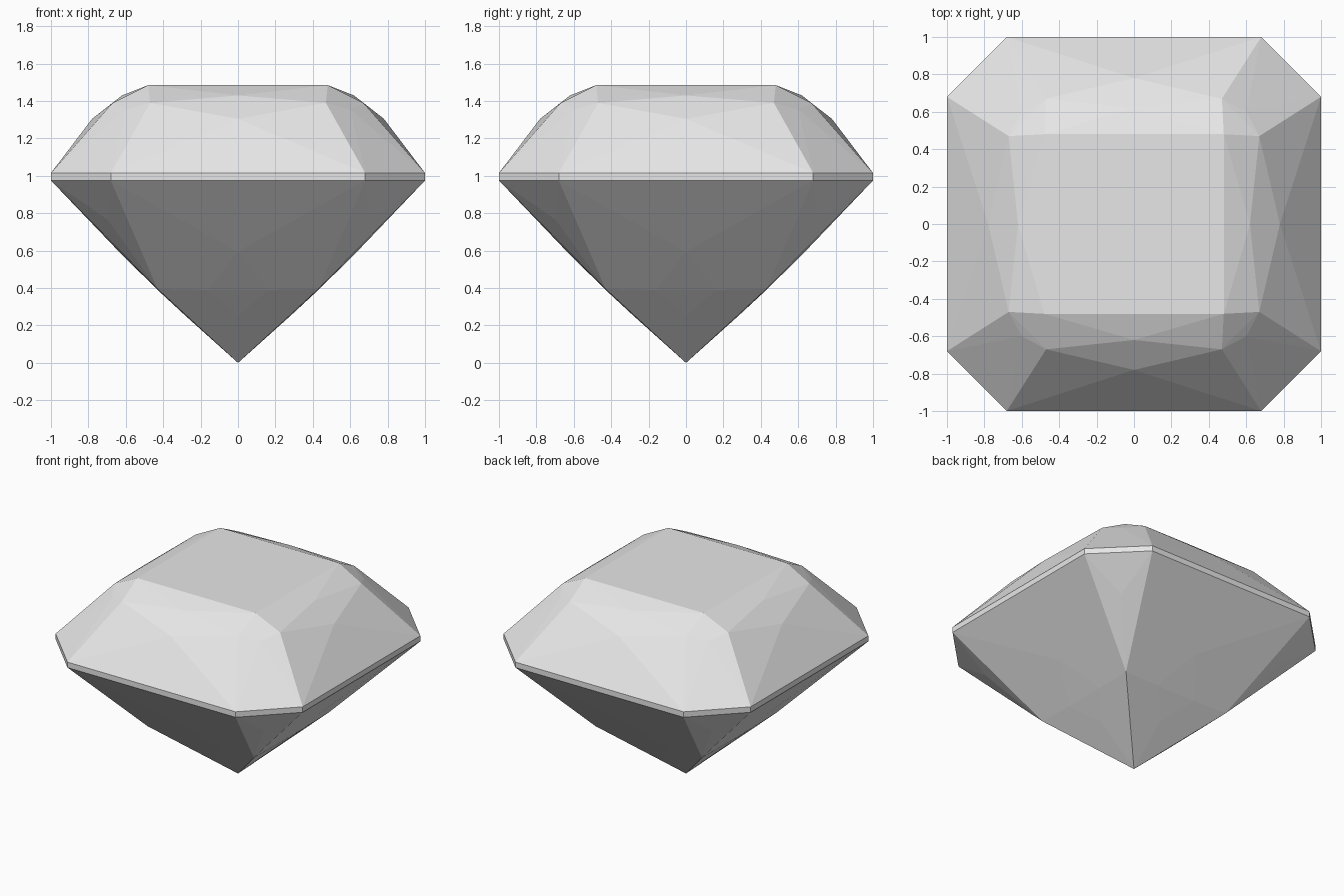
import bpy
import bmesh
import math

# Remove the default object
cube = bpy.data.objects.get("Cube")
if cube:
    bpy.data.objects.remove(cube, do_unlink=True)


def mirrored(x, y, z):
    """All copies of a point under square symmetry (mirrors and swapped axes)."""
    return {(sx * a, sy * b, z)
            for a, b in ((x, y), (y, x))
            for sx in (1, -1) for sy in (1, -1)}


# Facet corners, one of each kind, from the table down to the tip
corners = [
    (0.48, 0.48, 1.485),   # table
    (0.0, 0.62, 1.43),     # upper crown
    (0.47, 0.67, 1.39),
    (0.60, 0.60, 1.355),
    (0.0, 0.78, 1.305),    # lower crown
    (0.68, 1.0, 1.015),    # girdle top
    (0.68, 1.0, 0.975),    # girdle bottom
    (0.70, 0.70, 0.768),   # upper pavilion
    (0.0, 0.637, 0.595),
    (0.43, 0.43, 0.395),   # lower pavilion
    (0.16, 0.43, 0.39),
    (0.0, 0.28, 0.251),
    (0.0, 0.0, 0.0),       # tip
]

# The cut stone is the convex skin around all its facet corners
points = set()
for corner in corners:
    points |= mirrored(*corner)

bm = bmesh.new()
for p in sorted(points):
    bm.verts.new(p)
bmesh.ops.remove_doubles(bm, verts=bm.verts[:], dist=0.001)
bmesh.ops.convex_hull(bm, input=bm.verts[:])
loose = [v for v in bm.verts if not v.link_faces]
bmesh.ops.delete(bm, geom=loose, context='VERTS')

# Merge coplanar triangles into clean facets
bmesh.ops.dissolve_limit(bm, angle_limit=math.radians(0.6),
                         verts=bm.verts[:], edges=bm.edges[:])
bmesh.ops.recalc_face_normals(bm, faces=bm.faces[:])

mesh = bpy.data.meshes.new("gemstone")
bm.to_mesh(mesh)
bm.free()

# Pale neutral stone
stone = bpy.data.materials.new("pale_grey_stone")
stone.use_nodes = True
colour = (0.8, 0.8, 0.8, 1.0)
stone.diffuse_color = colour
for node in stone.node_tree.nodes:
    if node.type == 'BSDF_PRINCIPLED':
        node.inputs["Base Color"].default_value = colour
mesh.materials.append(stone)

gem = bpy.data.objects.new("gemstone", mesh)
bpy.context.collection.objects.link(gem)
